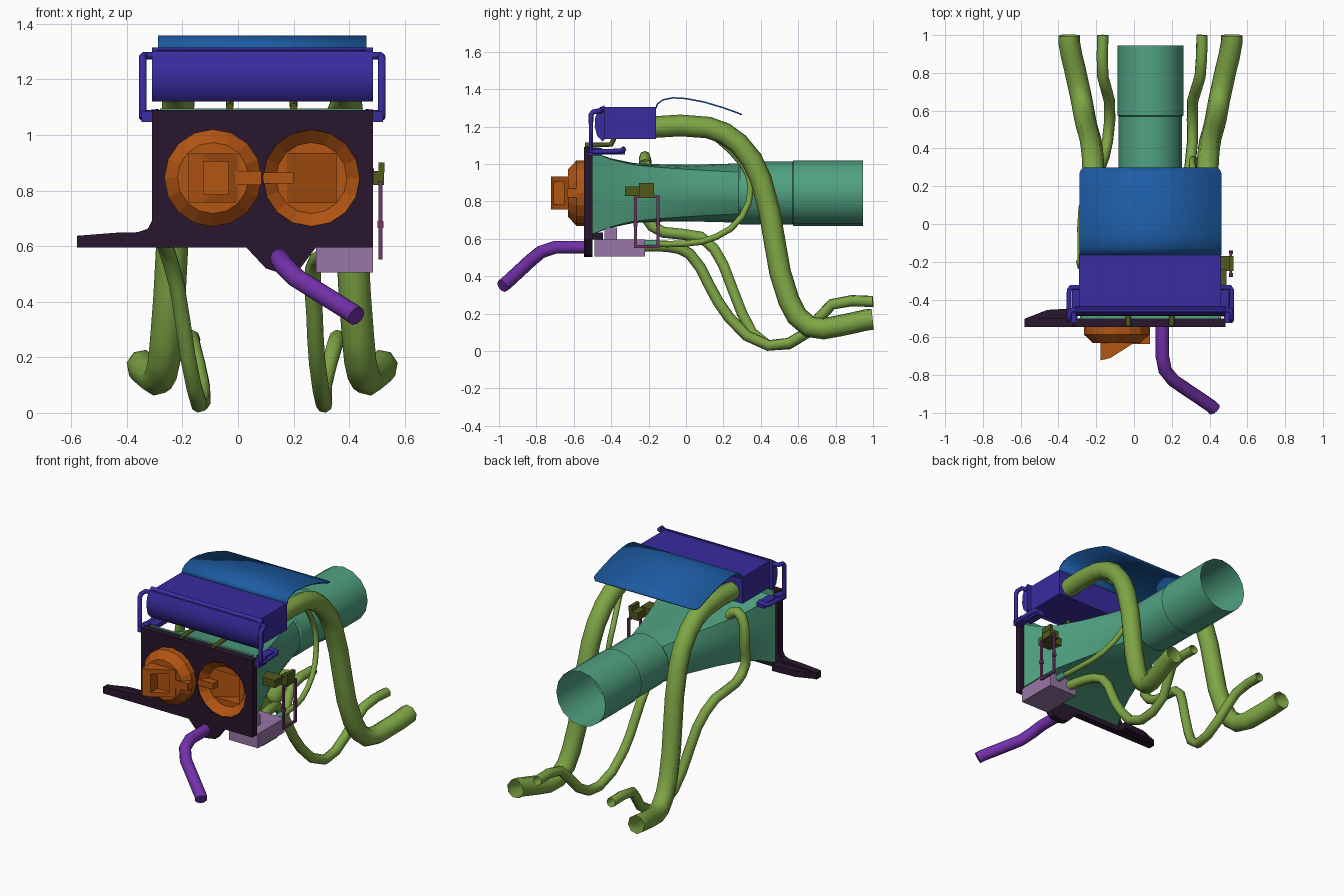
import bpy, bmesh, math
from mathutils import Matrix, Vector

if "Cube" in bpy.data.objects:
    bpy.data.objects.remove(bpy.data.objects["Cube"])

CX, CZ = 0.087, 0.845      # axis of the duct


def mat(name, rgb):
    m = bpy.data.materials.new(name)
    m.diffuse_color = (*rgb, 1)
    m.use_nodes = True
    m.node_tree.nodes["Principled BSDF"].inputs["Base Color"].default_value = m.diffuse_color
    return m


DARK = mat("dark_plum", (0.022, 0.008, 0.027))
ORANGE = mat("orange", (0.45, 0.09, 0.006))
TEAL = mat("teal", (0.08, 0.36, 0.22))
INDIGO = mat("indigo", (0.04, 0.025, 0.35))
BLUE = mat("blue", (0.012, 0.11, 0.38))
GREEN = mat("green", (0.21, 0.38, 0.06))
LILAC = mat("lilac", (0.32, 0.18, 0.38))
MAUVE = mat("mauve", (0.15, 0.04, 0.12))
OLIVE = mat("olive", (0.08, 0.10, 0.012))
VIOLET = mat("violet", (0.17, 0.03, 0.40))


def finish(name, bm, m, smooth=0):
    bmesh.ops.recalc_face_normals(bm, faces=bm.faces)
    me = bpy.data.meshes.new(name)
    bm.to_mesh(me)
    bm.free()
    ob = bpy.data.objects.new(name, me)
    bpy.context.collection.objects.link(ob)
    me.materials.append(m)
    if smooth:
        bpy.ops.object.select_all(action='DESELECT')
        ob.select_set(True)
        bpy.context.view_layer.objects.active = ob
        bpy.ops.object.shade_smooth_by_angle(angle=math.radians(smooth))
    return ob


def box(name, m, x, y, z):
    bm = bmesh.new()
    bmesh.ops.create_cube(bm, size=1)
    for v in bm.verts:
        v.co = [a + (b - a) * (c + 0.5) for (a, b), c in zip((x, y, z), v.co)]
    return finish(name, bm, m)


def prism(name, m, pts, axis, lo, hi, smooth=0):
    """Extrude a 2D outline along the named axis."""
    bm = bmesh.new()
    def put(p, d):
        p = list(p)
        p.insert("xyz".index(axis), d)
        return bm.verts.new(p)
    face = bm.faces.new([put(p, lo) for p in pts])
    ext = bmesh.ops.extrude_face_region(bm, geom=[face])
    off = Vector([hi - lo if a == axis else 0 for a in "xyz"])
    bmesh.ops.translate(bm, vec=off, verts=[g for g in ext["geom"] if isinstance(g, bmesh.types.BMVert)])
    return finish(name, bm, m, smooth)


def loft(name, m, rings, cap=False, smooth=0):
    bm = bmesh.new()
    loops = [[bm.verts.new(p) for p in r] for r in rings]
    for a, b in zip(loops, loops[1:]):
        for i in range(len(a)):
            j = (i + 1) % len(a)
            bm.faces.new((a[i], a[j], b[j], b[i]))
    if cap:
        bm.faces.new(loops[-1])
    return finish(name, bm, m, smooth)


def section(cx, cz, hw, hh, y, square=0.0, n=16):
    """Ring blending from ellipse (0) to rectangle (1); y may depend on x."""
    out = []
    for i in range(n):
        c, s = math.cos(i * math.tau / n), math.sin(i * math.tau / n)
        k = 1 + square * (1 / max(abs(c), abs(s)) - 1)
        x = cx + hw * c * k
        out.append((x, y(x) if callable(y) else y, cz + hh * s * k))
    return out


def pipe(name, m, pts, r, caps=False, auto=True, res=2, sides=2):
    cu = bpy.data.curves.new(name, 'CURVE')
    cu.dimensions = '3D'
    cu.bevel_depth, cu.bevel_resolution = r, sides
    cu.resolution_u, cu.use_fill_caps = res, caps
    if auto:
        sp = cu.splines.new('BEZIER')
        sp.bezier_points.add(len(pts) - 1)
        for b, p in zip(sp.bezier_points, pts):
            b.co = p
            b.handle_left_type = b.handle_right_type = 'AUTO'
    else:
        sp = cu.splines.new('POLY')
        sp.points.add(len(pts) - 1)
        for b, p in zip(sp.points, pts):
            b.co = (*p, 1)
    ob = bpy.data.objects.new(name, cu)
    bpy.context.collection.objects.link(ob)
    cu.materials.append(m)
    bpy.ops.object.select_all(action='DESELECT')
    ob.select_set(True)
    bpy.context.view_layer.objects.active = ob
    bpy.ops.object.convert(target='MESH')
    bpy.ops.object.shade_smooth_by_angle(angle=math.radians(50))


# Front plate with lower tongue and side wing, cut open for the inward vent
plate = prism("front_plate", DARK, [
    (-0.58, 0.595), (0.03, 0.595), (0.1, 0.52), (0.15, 0.503), (0.22, 0.515), (0.28, 0.595),
    (0.485, 0.595), (0.485, 1.09), (-0.31, 1.09), (-0.31, 0.69), (-0.325, 0.662), (-0.36, 0.65),
    (-0.44, 0.648), (-0.58, 0.637)], "y", -0.545, -0.5)
cutter = loft("vent_cutter", DARK, [section(2 * CX + 0.09, CZ, 0.174, 0.174, y) for y in (-0.6, -0.45)])
bm = bmesh.new()
bm.from_mesh(cutter.data)
bmesh.ops.holes_fill(bm, edges=bm.edges)
bmesh.ops.recalc_face_normals(bm, faces=bm.faces)
bm.to_mesh(cutter.data)
bm.free()
cutter.hide_render = True
cutter.hide_set(True)
mod = plate.modifiers.new("vent_hole", 'BOOLEAN')
mod.operation, mod.object, mod.solver = 'DIFFERENCE', cutter, 'EXACT'
prism("plate_wing", DARK, [(-0.575, -0.54), (-0.575, -0.5), (-0.46, -0.455), (-0.3, -0.445), (-0.3, -0.54)],
      "z", 0.597, 0.635)

# Vents: the left bulges outward, the right is the same dish turned inward
def wedge(x):
    return -0.722 + 0.092 * max(0.0, min(1.0, (x + 0.145) / 0.145))

vx = -0.09
vent = [section(vx, CZ, 0.175, 0.175, y) for y in (-0.54, -0.585)]
vent += [section(vx, CZ, 0.128, 0.128, -0.63),
         section(vx, CZ, 0.088, 0.088, -0.63, 1),
         section(vx, CZ, 0.088, 0.088, wedge, 1),
         section(vx + 0.01, CZ, 0.045, 0.06, wedge, 1),
         section(vx + 0.01, CZ, 0.045, 0.06, -0.64, 1)]
loft("left_vent", ORANGE, vent, cap=True)
box("left_vent_bar", ORANGE, (-0.02, 0.085), (-0.636, -0.58), (0.82, 0.87))
turn = Matrix.Translation((CX, -0.54, 0)) @ Matrix.Rotation(math.pi, 4, 'Z') @ Matrix.Translation((-CX, 0.585, 0))
loft("right_vent", ORANGE, vent[1:5], cap=True).data.transform(turn)
box("right_vent_bar", ORANGE, (0.085, 0.2), (-0.54, -0.49), (0.825, 0.865))

# Duct: rectangular mouth blending into a round tube with a wider sleeve
loft("duct", TEAL, [section(CX, CZ, w, h, y, s) for y, w, h, s in (
    (-0.5, 0.375, 0.22, 1), (-0.4, 0.34, 0.185, 0.9), (-0.28, 0.305, 0.16, 0.8), (-0.12, 0.26, 0.153, 0.6),
    (0.08, 0.21, 0.153, 0.3), (0.28, 0.162, 0.158, 0), (0.29, 0.168, 0.168, 0), (0.57, 0.168, 0.168, 0),
    (0.575, 0.175, 0.175, 0), (0.945, 0.175, 0.175, 0))], smooth=25)

# Top housing, curved front panel and rear sheet
prism("top_housing", INDIGO, [(-0.46, 1.305), (-0.16, 1.305), (-0.16, 1.135), (-0.46, 1.135)], "x", -0.29, 0.46)
prism("housing_panel", INDIGO, [(-0.435, 1.315), (-0.465, 1.3), (-0.485, 1.25), (-0.488, 1.2), (-0.475, 1.15),
      (-0.445, 1.12), (-0.435, 1.13)], "x", -0.31, 0.485, 40)
rows = [(-0.165, 1.30, 0.375), (-0.155, 1.325, 0.375), (-0.125, 1.347, 0.375), (-0.07, 1.358, 0.375),
        (0.0, 1.354, 0.375), (0.1, 1.335, 0.375), (0.2, 1.305, 0.375), (0.27, 1.28, 0.375),
        (0.288, 1.273, 0.368), (0.3, 1.268, 0.35)]
bm = bmesh.new()
pairs = [[bm.verts.new((CX + s * w, y, z)) for s in (-1, 1)] for y, z, w in rows]
for a, b in zip(pairs, pairs[1:]):
    bm.faces.new((a[0], a[1], b[1], b[0]))
sheet = finish("rear_sheet", bm, BLUE, 40)
sheet.modifiers.new("thickness", 'SOLIDIFY').thickness = 0.008

# Side brackets and large rear pipes, one per side
for s, side in ((-1, "left"), (1, "right")):
    X = lambda d: CX + s * d
    pipe(side + "_bracket", INDIGO, [(X(0.385), -0.45, 1.285), (X(0.425), -0.46, 1.285), (X(0.43), -0.495, 1.28),
         (X(0.43), -0.508, 1.265), (X(0.43), -0.508, 1.07), (X(0.43), -0.48, 1.065), (X(0.43), -0.35, 1.07),
         (X(0.42), -0.335, 1.075), (X(0.37), -0.335, 1.08)], 0.014, True, False)
    box(side + "_bracket_foot", INDIGO, sorted((X(0.39), X(0.435))), (-0.525, -0.45), (1.047, 1.085))
    box(side + "_bracket_clamp", INDIGO, sorted((X(0.36), X(0.415))), (-0.45, -0.325), (1.05, 1.078))
    pipe(side + "_large_pipe", GREEN, [(X(0.30), -0.18, 1.197), (X(0.30), 0.12, 1.195), (X(0.302), 0.28, 1.11),
         (X(0.31), 0.4, 0.92), (X(0.325), 0.475, 0.58), (X(0.345), 0.55, 0.27), (X(0.365), 0.66, 0.13),
         (X(0.40), 0.82, 0.135), (X(0.43), 0.96, 0.166), (X(0.43), 0.998, 0.17)], 0.058)

# Small rear pipes and the thin hose
pipe("left_small_pipe", GREEN, [(-0.15, -0.22, 1.0), (-0.21, -0.22, 1.04), (-0.265, -0.21, 0.98), (-0.275, -0.2, 0.85),
     (-0.27, -0.22, 0.72), (-0.27, -0.12, 0.635), (-0.265, 0.08, 0.61), (-0.22, 0.2, 0.46), (-0.18, 0.3, 0.2),
     (-0.14, 0.44, 0.03), (-0.13, 0.65, 0.1), (-0.165, 0.78, 0.25), (-0.165, 1.0, 0.265)], 0.03)
pipe("right_small_pipe", GREEN, [(0.33, -0.24, 0.56), (0.30, -0.1, 0.56), (0.27, 0.02, 0.52), (0.275, 0.12, 0.36),
     (0.285, 0.23, 0.18), (0.31, 0.44, 0.03), (0.31, 0.65, 0.1), (0.35, 0.78, 0.25), (0.36, 1.0, 0.265)], 0.03)
pipe("thin_hose", GREEN, [(0.42, -0.2, 0.575), (0.41, 0.0, 0.575), (0.38, 0.16, 0.61), (0.34, 0.3, 0.72),
     (0.31, 0.345, 0.88), (0.31, 0.3, 1.0), (0.36, 0.16, 1.14)], 0.017)
pipe("hose_fitting", TEAL, [(0.42, -0.23, 0.575), (0.42, -0.15, 0.575)], 0.02, True, False)

# Lower box with bracket
box("lower_box", LILAC, (0.28, 0.485), (-0.49, -0.22), (0.505, 0.597))
box("lower_box_bracket", LILAC, (0.3, 0.42), (-0.435, -0.37), (0.595, 0.66))

# Side frame with collars, and its holder
for y in (-0.27, -0.15):
    box("frame_post", MAUVE, (0.506, 0.519), (y - 0.007, y + 0.007), (0.552, 0.832))
    box("frame_collar", MAUVE, (0.502, 0.523), (y - 0.01, y + 0.01), (0.665, 0.69))
for z in (0.559, 0.825):
    box("frame_bar", MAUVE, (0.506, 0.519), (-0.27, -0.15), (z - 0.007, z + 0.007))
box("holder_block", OLIVE, (0.46, 0.525), (-0.25, -0.17), (0.82, 0.87))
box("holder_top", OLIVE, (0.505, 0.527), (-0.25, -0.17), (0.865, 0.9))
box("holder_arm", OLIVE, (0.33, 0.49), (-0.325, -0.24), (0.83, 0.88))

# Curved handle below the plate
pipe("handle", VIOLET, [(0.15, -0.52, 0.555), (0.15, -0.7, 0.555), (0.165, -0.775, 0.53),
     (0.21, -0.83, 0.485), (0.41, -0.965, 0.36), (0.425, -0.982, 0.348)], 0.036, True, False, sides=3)

# Support rods and rail between plate and housing
for x in (-0.03, 0.2):
    pipe("support_rod", OLIVE, [(x, -0.54, 1.1), (x, -0.4, 1.105), (x, -0.38, 1.15)], 0.014, True, False)
box("top_rail", TEAL, (-0.28, 0.45), (-0.5, -0.485), (1.05, 1.095))
